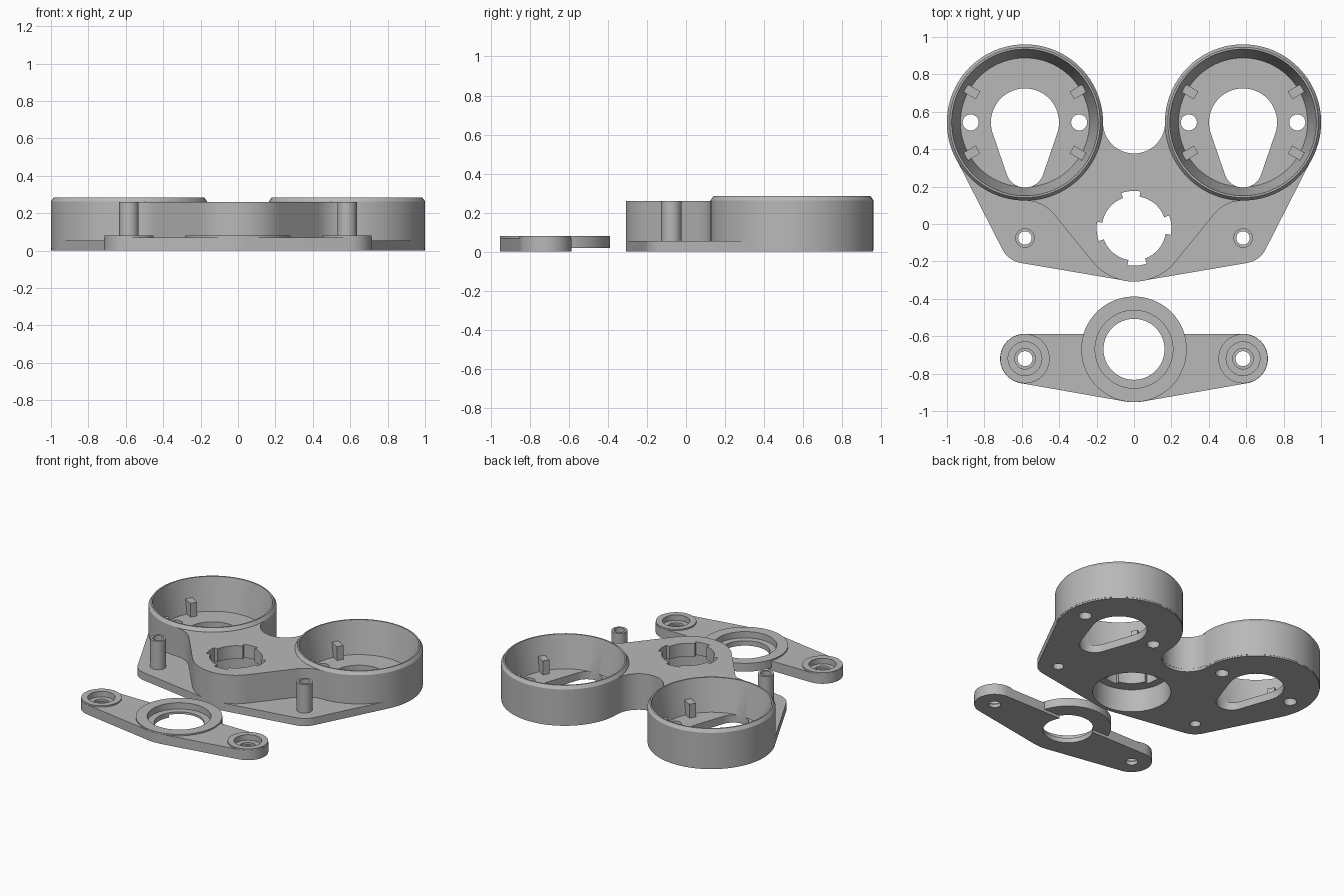
import bpy, bmesh, math
from math import cos, sin, pi, tau, atan2, acos, hypot, radians

if "Cube" in bpy.data.objects:
    bpy.data.objects.remove(bpy.data.objects["Cube"])

grey = bpy.data.materials.new("plain_grey")
grey.diffuse_color = (0.48, 0.48, 0.48, 1)
grey.use_nodes = True
grey.node_tree.nodes["Principled BSDF"].inputs["Base Color"].default_value = grey.diffuse_color

CUP = (0.583, 0.543)
POST = (0.583, -0.075)
HUB = (0.0, -0.023)
COVER = (0.0, -0.67)
EAR = (0.583, -0.72)


def flip(p):
    return (-p[0], p[1])


def finish(name, bm):
    bmesh.ops.remove_doubles(bm, verts=bm.verts, dist=1e-5)
    bmesh.ops.recalc_face_normals(bm, faces=bm.faces)
    me = bpy.data.meshes.new(name)
    bm.to_mesh(me)
    bm.free()
    me.materials.append(grey)
    ob = bpy.data.objects.new(name, me)
    bpy.context.collection.objects.link(ob)
    return ob


def prism(name, pts, z0, z1):
    """Extrude a flat outline from z0 to z1."""
    clean = [p for i, p in enumerate(pts)
             if hypot(p[0] - pts[i - 1][0], p[1] - pts[i - 1][1]) > 1e-4]
    bm = bmesh.new()
    face = bm.faces.new([bm.verts.new((x, y, z0)) for x, y in clean])
    top = bmesh.ops.extrude_face_region(bm, geom=[face])["geom"]
    for v in top:
        if isinstance(v, bmesh.types.BMVert):
            v.co.z = z1
    return finish(name, bm)


def lathe(name, c, profile, n=80):
    """Solid of stacked rings given as (radius, z)."""
    bm = bmesh.new()
    rings = [[bm.verts.new((c[0] + r * cos(tau * i / n), c[1] + r * sin(tau * i / n), z))
              for i in range(n)] for r, z in profile]
    for a, b in zip(rings, rings[1:]):
        for i in range(n):
            j = (i + 1) % n
            bm.faces.new((a[i], a[j], b[j], b[i]))
    bm.faces.new(rings[0])
    bm.faces.new(rings[-1])
    return finish(name, bm)


def belt(circles):
    """Outline wrapped round circles (centre, radius); negative radius bends inward."""
    n = len(circles)
    out = []
    for i in range(n):
        (c1, r1), (c2, r2) = circles[i], circles[(i + 1) % n]
        dx, dy = c2[0] - c1[0], c2[1] - c1[1]
        k = max(-1, min(1, (r1 - r2) / hypot(dx, dy)))
        out.append(atan2(dy, dx) - acos(k))
    pts = []
    for i, (c, r) in enumerate(circles):
        a0, a1 = out[i - 1], out[i]
        sweep = (a1 - a0) % tau if r > 0 else -((a0 - a1) % tau)
        if abs(sweep) > 6.2:
            sweep = 0
        steps = max(1, int(abs(sweep) / radians(4.5)))
        for s in range(steps + 1):
            a = a0 + sweep * s / steps
            pts.append((c[0] + r * cos(a), c[1] + r * sin(a)))
    return pts


def boolean(ob, other, op):
    m = ob.modifiers.new(op, 'BOOLEAN')
    m.operation, m.solver, m.object = op, 'EXACT', other
    bpy.context.view_layer.objects.active = ob
    bpy.ops.object.modifier_apply(modifier=m.name)
    bpy.data.objects.remove(other)


def add(ob, other):
    boolean(ob, other, 'UNION')


def cut(ob, other):
    boolean(ob, other, 'DIFFERENCE')


def body_outline(hub_r, post_r, cup_r, gap_r):
    return belt([(HUB, hub_r), (POST, post_r), (CUP, cup_r), ((0, CUP[1]), gap_r),
                 (flip(CUP), cup_r), (flip(POST), post_r)])


# Thin base plate with the thicker housing on it
body = prism("instrument_housing", body_outline(0.284, 0.135, 0.416, -0.167), 0, 0.055)
add(body, prism("raised", body_outline(0.285, -0.2, 0.417, -0.166), 0.02, 0.26))

# Cups and screw posts
for side in (lambda p: p, flip):
    c, p = side(CUP), side(POST)
    add(body, lathe("cup", c, [(0.4175, 0.01), (0.4175, 0.262), (0.402, 0.285)], 96))
    add(body, lathe("post", p, [(0.052, 0.03), (0.052, 0.26)], 32))
for side in (lambda p: p, flip):
    c, p = side(CUP), side(POST)
    cut(body, lathe("bowl", c, [(0.345, 0.055), (0.392, 0.285), (0.398, 0.315)], 96))
    cut(body, prism("teardrop", belt([(c, 0.182), ((c[0], 0.297), 0.102)]), -0.1, 0.2))
    for dx in (-0.29, 0.29):
        cut(body, lathe("lamp_hole", (c[0] + dx, c[1]), [(0.043, -0.1), (0.043, 0.12)], 32))
    cut(body, lathe("screw_hole", p, [(0.036, -0.1), (0.036, 0.4)], 32))

# Central recess from below and the four-notched opening
cut(body, lathe("recess", HUB, [(0.255, -0.1), (0.255, 0.165)]))
notched = []
for k in range(4):
    mid = 5 + 90 * k
    for r, a0, a1 in ((0.2, -15, 15), (0.172, 15, 75)):
        for s in range(9):
            a = radians(mid + a0 + (a1 - a0) * s / 8)
            notched.append((HUB[0] + r * cos(a), HUB[1] + r * sin(a)))
cut(body, prism("notched_opening", notched, 0.1, 0.4))

# Small clips standing inside the cups
clips = []
for side, label in ((1, "right"), (-1, "left")):
    for deg in (30, 150, 210, 330):
        a = radians(deg)
        u, v = (cos(a), sin(a)), (-sin(a), cos(a))
        quad = [(side * CUP[0] + u[0] * r + v[0] * w, CUP[1] + u[1] * r + v[1] * w)
                for r, w in ((0.29, -0.024), (0.385, -0.024), (0.385, 0.024), (0.29, 0.024))]
        clips.append(prism(f"{label}_cup_clip_{deg}", quad, 0.05, 0.155))

# Separate cover plate with raised rings
cover = prism("cover_plate", belt([(COVER, 0.283), (EAR, 0.133), (flip(EAR), 0.133)]), 0, 0.07)
add(cover, lathe("ring", COVER, [(0.282, 0.02), (0.282, 0.08)]))
for e in (EAR, flip(EAR)):
    add(cover, lathe("ear_ring", e, [(0.132, 0.02), (0.132, 0.08)], 48))
cut(cover, lathe("bore", COVER, [(0.163, -0.1), (0.163, 0.2)]))
cut(cover, lathe("counterbore", COVER, [(0.208, 0.035), (0.208, 0.2)]))
for e in (EAR, flip(EAR)):
    for r, z in ((0.09, 0.04), (0.055, 0.025), (0.04, -0.1)):
        cut(cover, lathe("ear_bore", e, [(r, z), (r, 0.2)], 48))

# Smooth round walls, sharp edges
bpy.ops.object.select_all(action='DESELECT')
for ob in (body, cover):
    ob.select_set(True)
bpy.context.view_layer.objects.active = body
bpy.ops.object.shade_smooth_by_angle(angle=radians(25))
